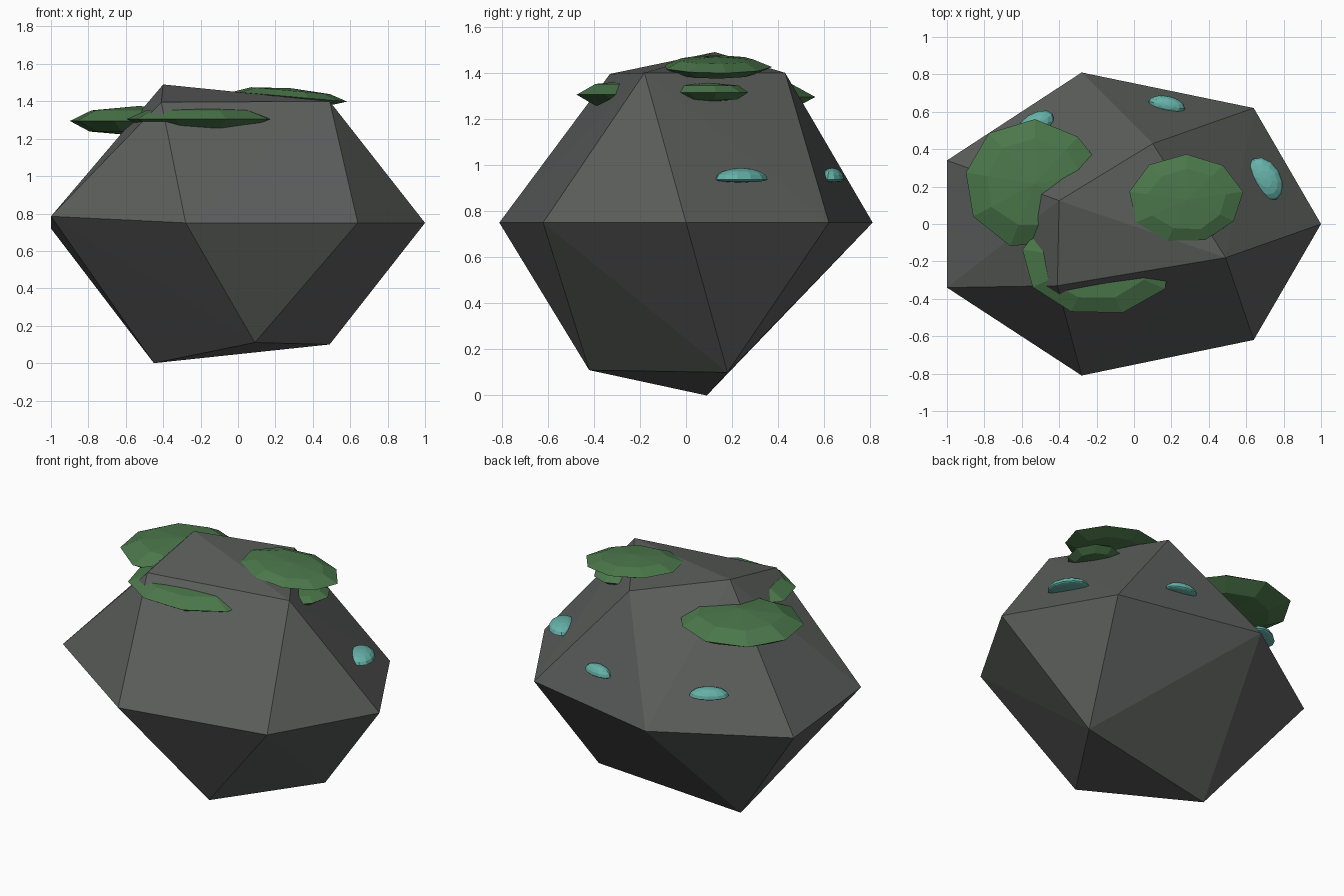
import bpy, bmesh, math, random
from mathutils import Matrix, Vector

if "Cube" in bpy.data.objects:
    bpy.data.objects.remove(bpy.data.objects["Cube"])

random.seed(4)


def material(name, rgb):
    m = bpy.data.materials.new(name)
    m.diffuse_color = (*rgb, 1)
    m.use_nodes = True
    m.node_tree.nodes["Principled BSDF"].inputs["Base Color"].default_value = m.diffuse_color
    return m


stone = material("dark stone", (0.105, 0.112, 0.106))
moss = material("moss green", (0.07, 0.185, 0.07))
teal = material("pale teal", (0.13, 0.44, 0.39))


def finish(bm, name, mat):
    bmesh.ops.recalc_face_normals(bm, faces=bm.faces)
    me = bpy.data.meshes.new(name)
    bm.to_mesh(me)
    bm.free()
    me.materials.append(mat)
    ob = bpy.data.objects.new(name, me)
    bpy.context.collection.objects.link(ob)
    return ob


# Boulder: convex hull of a few corners (base, widest ring, crown)
corners = [
    (-.45, .09, 0), (.09, -.42, .11), (.49, .18, .10),
    (1, 0, .75), (.64, .62, .75), (-.28, .81, .75), (-1, .34, .72),
    (-1, -.34, .785), (-.28, -.81, .75), (.64, -.62, .75),
    (-.41, -.33, 1.395), (.49, -.18, 1.40), (.10, .43, 1.40), (-.40, .125, 1.49),
]
bm = bmesh.new()
for c in corners:
    bm.verts.new(c)
bmesh.ops.convex_hull(bm, input=bm.verts)
finish(bm, "boulder", stone)


def blob(name, mat, center, radii, turn=0, tilt=0, segs=9, rings=4, jitter=0.0, floor=1.0):
    """Flattened faceted ellipsoid; floor squashes the lower half."""
    bm = bmesh.new()
    bmesh.ops.create_uvsphere(bm, u_segments=segs, v_segments=rings, radius=1)
    for v in bm.verts:
        k = 1 + random.uniform(-jitter, jitter)
        v.co.x *= k
        v.co.y *= k
        if v.co.z < 0:
            v.co.z *= floor
    bm.transform(Matrix.Translation(Vector(center))
                 @ Matrix.Rotation(math.radians(turn), 4, 'Z')
                 @ Matrix.Rotation(math.radians(tilt), 4, 'Y')
                 @ Matrix.Diagonal((*radii, 1)))
    return finish(bm, name, mat)


# Moss pads lying on the shoulders of the boulder
blob("moss_left", moss, (-.53, .215, 1.295), (.37, .34, .08), jitter=.05)
blob("moss_front", moss, (-.20, -.19, 1.305), (.41, .305, .066), jitter=.04)
blob("moss_top", moss, (.28, .13, 1.425), (.30, .235, .045), tilt=5, jitter=.04)
blob("moss_right", moss, (.39, .10, 1.315), (.15, .175, .042), jitter=.04)

# Shelf fungus domes around the back and right side
for name, x, y, rx, ry, turn in [
        ("fungus_right", .70, .24, .125, .085, 120),
        ("fungus_back", .175, .635, .10, .05, -12),
        ("fungus_left", -.53, .525, .115, .065, 33)]:
    blob(name, teal, (x, y, .937), (rx, ry, .05), turn=turn, segs=12, rings=8, floor=.25)
